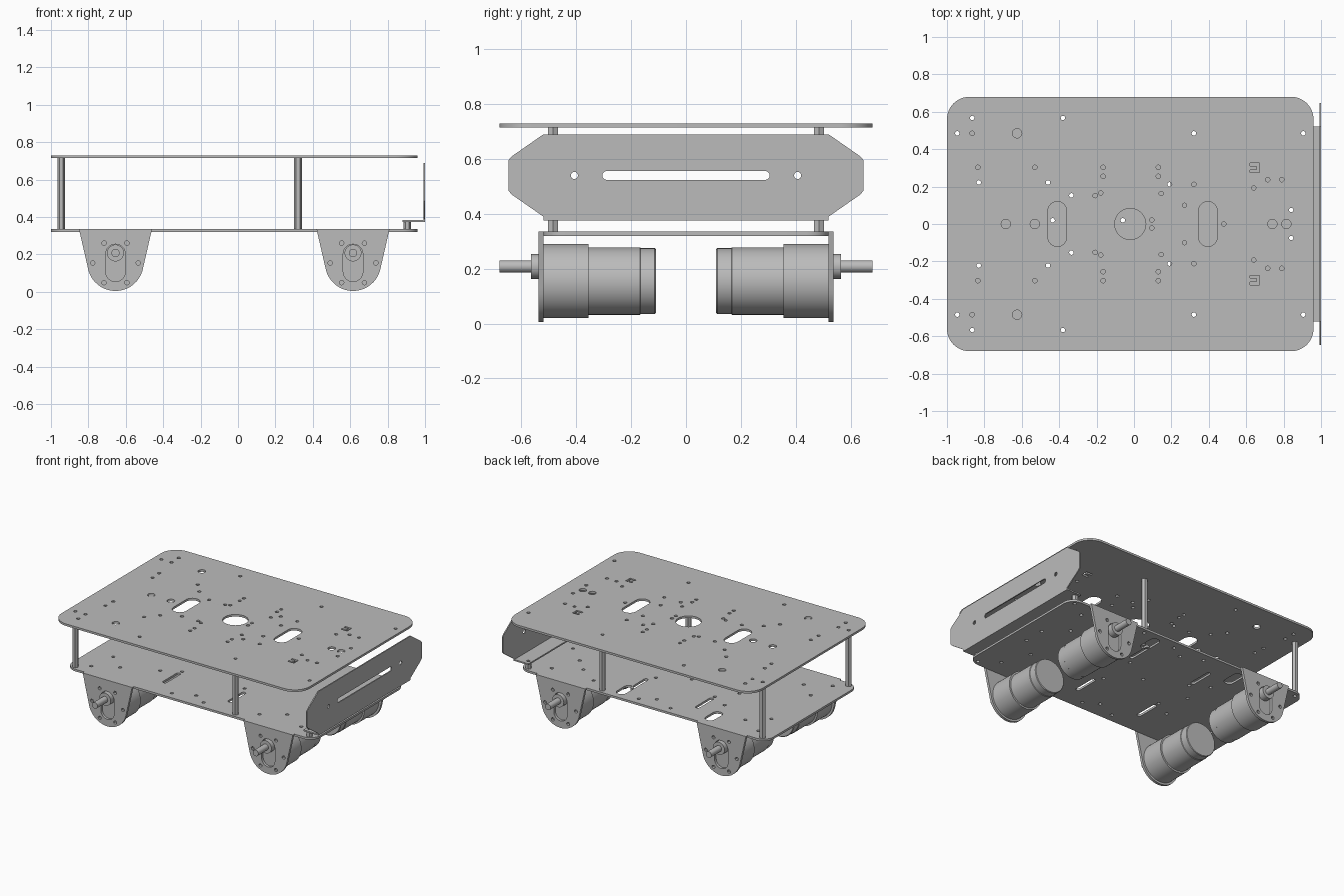
import bpy, bmesh
from math import cos, sin, pi, radians
from mathutils import Matrix

cube = bpy.data.objects.get("Cube")
if cube:
    bpy.data.objects.remove(cube)

metal = bpy.data.materials.new("grey_metal")
metal.use_nodes = True
GREY = (0.5, 0.5, 0.5, 1)
metal.diffuse_color = GREY
metal.node_tree.nodes["Principled BSDF"].inputs["Base Color"].default_value = GREY

# Local outline plane -> world plane
FLAT = Matrix.Identity(4)
FRONT = Matrix.Rotation(pi / 2, 4, "X")
SIDE = Matrix(((0, 0, 1, 0), (1, 0, 0, 0), (0, 1, 0, 0), (0, 0, 0, 1)))


def arc(cx, cy, r, a, b, n):
    return [(cx + r * cos(radians(a + (b - a) * i / n)),
             cy + r * sin(radians(a + (b - a) * i / n))) for i in range(n + 1)]


def circle(x, y, r, n=20):
    return arc(x, y, r, 0, 360, n)[:-1]


def rounded(x0, x1, y0, y1, r, n=8):
    return (arc(x1 - r, y1 - r, r, 0, 90, n) + arc(x0 + r, y1 - r, r, 90, 180, n)
            + arc(x0 + r, y0 + r, r, 180, 270, n) + arc(x1 - r, y0 + r, r, 270, 360, n))


def slot(x, y, w, h):
    r = min(w, h) / 2 * 0.998
    return rounded(x - w / 2, x + w / 2, y - h / 2, y + h / 2, r)


def mirrored(points):
    return [(x, s * y) for x, y in points for s in (1, -1)]


def finish(name, mesh, smooth=True):
    mesh.materials.clear()
    mesh.materials.append(metal)
    ob = bpy.data.objects.new(name, mesh)
    bpy.context.collection.objects.link(ob)
    if smooth:
        bpy.ops.object.select_all(action="DESELECT")
        ob.select_set(True)
        bpy.context.view_layer.objects.active = ob
        bpy.ops.object.shade_smooth_by_angle(angle=radians(30))
    return ob


def sheet(name, outline, holes, thick, plane, loc):
    """Flat sheet cut from an outline with holes, centred on loc."""
    curve = bpy.data.curves.new(name, "CURVE")
    curve.dimensions = "2D"
    curve.fill_mode = "BOTH"
    curve.extrude = thick / 2
    for loop in [outline] + holes:
        sp = curve.splines.new("POLY")
        sp.points.add(len(loop) - 1)
        for p, (u, v) in zip(sp.points, loop):
            p.co = (u, v, 0, 1)
        sp.use_cyclic_u = True
    tmp = bpy.data.objects.new(name + "_outline", curve)
    bpy.context.collection.objects.link(tmp)
    deps = bpy.context.evaluated_depsgraph_get()
    mesh = bpy.data.meshes.new_from_object(tmp.evaluated_get(deps))
    bpy.data.objects.remove(tmp)
    mesh.transform(Matrix.Translation(loc) @ plane)
    bm = bmesh.new()
    bm.from_mesh(mesh)
    bmesh.ops.remove_doubles(bm, verts=bm.verts, dist=1e-5)
    bmesh.ops.recalc_face_normals(bm, faces=bm.faces)
    bm.to_mesh(mesh)
    bm.free()
    return finish(name, mesh)


def lathe(name, profile, x, z, side, n=48):
    """Turned part along y from (y, radius) pairs."""
    bm = bmesh.new()
    rings = [[bm.verts.new((x + r * cos(2 * pi * i / n), side * y, z + r * sin(2 * pi * i / n)))
              for i in range(n)] for y, r in profile]
    for a, b in zip(rings, rings[1:]):
        for i in range(n):
            bm.faces.new((a[i], a[(i + 1) % n], b[(i + 1) % n], b[i]))
    bm.faces.new(rings[0])
    bm.faces.new(rings[-1])
    bmesh.ops.recalc_face_normals(bm, faces=bm.faces)
    mesh = bpy.data.meshes.new(name)
    bm.to_mesh(mesh)
    bm.free()
    return finish(name, mesh)


# Top deck
posts = mirrored([(-.945, .485), (.32, .485), (.905, .485)])
small = mirrored([
    (-.865, .485), (-.865, .567), (-.38, .567), (-.835, .303), (-.83, .222),
    (-.53, .303), (-.46, .222), (-.335, .153), (-.208, .152), (-.178, .166),
    (-.165, .255), (-.165, .303), (.145, .163), (.13, .255), (.13, .303),
    (.19, .212), (.32, .212), (.27, .1), (.095, .022), (.64, .193),
    (.715, .237), (.79, .237), (.84, .075)]) + [(.48, 0)]
medium = mirrored([(-.625, .485)]) + [(-.685, 0), (-.53, 0), (.74, 0), (.815, 0)]
hook = [(.62, .275), (.67, .275), (.67, .325), (.62, .325),
        (.62, .31), (.655, .31), (.655, .29), (.62, .29)]
deck_holes = ([circle(x, y, .012, 12) for x, y in posts + small]
              + [circle(x, y, .025) for x, y in medium]
              + [circle(-.02, 0, .083, 40), slot(-.41, 0, .1, .24), slot(.395, 0, .1, .24)]
              + [[(x, s * y) for x, y in hook] for s in (1, -1)])
sheet("top_deck", rounded(-1, .96, -.68, .68, .12, 12), deck_holes, .015, FLAT, (0, 0, .7225))

# Lower deck
low_small = mirrored([
    (-.865, .42), (-.83, .222), (-.7, .33), (-.46, .222), (-.335, .153),
    (-.2, .46), (-.05, .4), (.145, .133), (.05, .46), (.45, .4),
    (.6, .3), (.7, .2), (.78, .4), (.84, .075)]) + [(-.06, .02), (-.435, .02)]
low_holes = ([circle(x, y, .012, 12) for x, y in posts + low_small]
             + [slot(x, s * .27, .03, .18) for x in (-.335, .18) for s in (1, -1)]
             + [slot(x, .4, .07, .15) for x in (-.5, .2)])
sheet("lower_deck", rounded(-1, .96, -.52, .52, .08), low_holes, .015, FLAT, (0, 0, .3275))

# Hollow hexagonal standoffs
for x, y in posts:
    top = .375 if x > .8 else .715
    sheet("standoff", circle(x, y, .021, 6), [circle(x, y, .012, 12)],
          top - .335, FLAT, (0, 0, (top + .335) / 2))

# Motors on hanging brackets
MOTOR_Z = .155
body = [(.11, .116), (.114, .12), (.165, .12), (.168, .123), (.355, .123),
        (.355, .135), (.52, .135)]
shaft = [(.515, .045), (.565, .045), (.565, .022), (.68, .022)]
bracket = [(.195, .335), (-.195, .335)] + arc(0, MOTOR_Z, .15, 190, 350, 20)
bolt_ring = [circle(px, pz, .012, 12) for px, pz in circle(0, MOTOR_Z, .122, 6)]
for x in (-.655, .615):
    for s in (1, -1):
        sheet("motor_bracket", bracket, bolt_ring + [slot(0, MOTOR_Z, .105, .2)],
              .018, FRONT, (x, s * .529, 0))
        lathe("motor_body", body, x, MOTOR_Z, s)
        lathe("motor_shaft", shaft, x, .208, s, 32)

# Bumper plate with its mounting flange
edge = [(.52, .375), (.52, .39), (.635, .47), (.648, .485), (.648, .595), (.635, .61), (.52, .69)]
bumper = edge + [(-y, z) for y, z in reversed(edge)]
sheet("bumper", bumper, [slot(0, .54, .61, .032)] + [circle(s * .407, .54, .013) for s in (1, -1)],
      .008, SIDE, (.996, 0, 0))
sheet("bumper_flange", [(.88, -.52), (.993, -.52), (.993, .52), (.88, .52)],
      [circle(.905, s * .485, .012, 12) for s in (1, -1)], .01, FLAT, (0, 0, .38))
